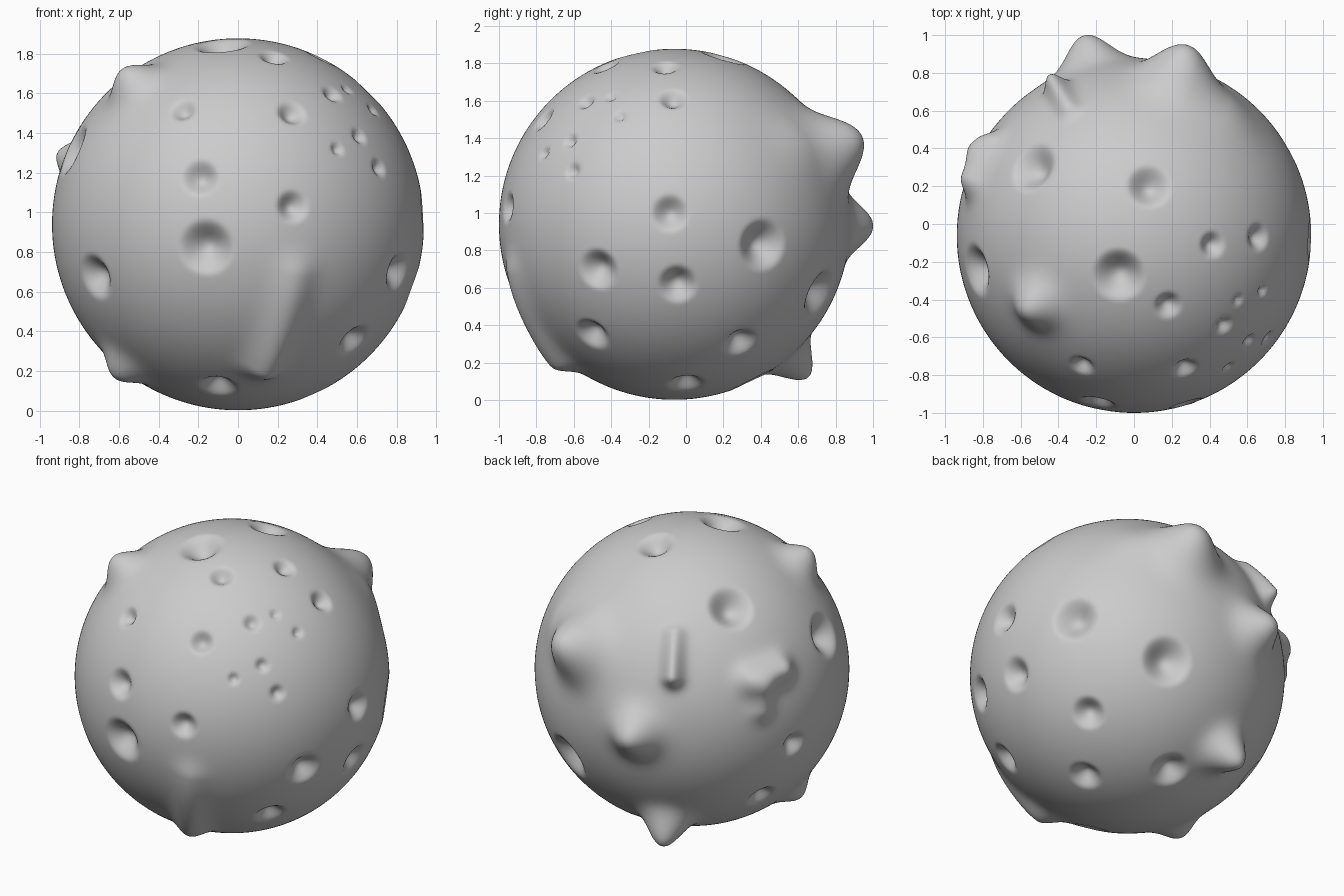
import bpy, bmesh
from math import sqrt, exp
from mathutils import Vector

C = Vector((0, -0.062, 0.94))   # ball centre
R = 0.938                       # ball radius


def depth(a, b):
    return sqrt(max(R * R - a * a - b * b, 0.0))


# Craters seen from the front: x, z, radius
front = [(-.16, .825, .125), (-.19, 1.175, .085), (.275, 1.03, .075), (.27, 1.50, .068),
         (-.275, 1.515, .062), (-.72, .675, .105), (-.10, .12, .09),
         (.476, 1.595, .05), (.61, 1.385, .042), (.50, 1.32, .035), (.71, 1.225, .045),
         (.68, 1.517, .034), (.55, 1.62, .03)]
# Craters seen from the right: y, z, radius
right = [(.41, .83, .125), (-.045, .62, .095), (-.47, .70, .10), (-.085, 1.0, .09),
         (-.50, .352, .09), (.29, .31, .09), (0, .085, .09), (-.07, 1.61, .068)]
# Craters seen from the top: x, y, radius
top = [(-.08, -.27, .125), (.08, .20, .105), (-.535, .30, .125), (.415, -.11, .065),
       (.18, -.43, .068)]
# Remaining craters on the back, left and underside: offset from centre, radius
other = [((.35, .78, -.37), .135), ((.02, .42, -.84), .105), ((-.835, -.18, .375), .125),
         ((-.89, .22, -.17), .08), ((-.71, .29, -.54), .085)]

pits = [(Vector((x, -depth(x, z - C.z), z - C.z)), r) for x, z, r in front]
pits += [(Vector((depth(y - C.y, z - C.z), y - C.y, z - C.z)), r) for y, z, r in right]
pits += [(Vector((x, y - C.y, depth(x, y - C.y))), r) for x, y, r in top]
pits += [(Vector(p), r) for p, r in other]
pits = [(p.normalized() * R, r * 1.2) for p, r in pits]

# Bumps and ridges: start, end (offsets from centre), spread, height at start, height at end
bumps = [
    ((.27, 1.0, .45), (.27, 1.0, .45), .115, .17, .17),        # large upper back horn
    ((.30, .82, .50), (.48, .70, .45), .13, .05, .04),         # its shoulder
    ((-.26, 1.05, -.01), (-.26, 1.05, -.01), .095, .155, .155),  # middle back horn
    ((-.28, .70, -.80), (-.28, .70, -.80), .08, .185, .185),   # lower back horn
    ((-.34, .66, .56), (-.42, .80, .36), .04, .05, .10),       # small upright ridge
    ((-.92, .32, .36), (-.78, .48, .32), .062, .09, .075),     # left lump, arm
    ((-.82, .44, .24), (-.84, .46, .13), .055, .05, .04),      # left lump, leg
    ((-.56, -.39, .75), (-.56, -.39, .75), .085, .115, .115),  # front left top knob
    ((-.61, -.24, -.76), (-.61, -.24, -.76), .075, .085, .085),  # front left bottom knob
    ((.29, -.85, -.26), (.14, -.62, -.72), .07, .035, .08),    # long front ridge
]
bumps = [(Vector(a).normalized() * R, Vector(b).normalized() * R, s, h, k)
         for a, b, s, h, k in bumps]


def offset(p):
    d = 0.0
    for c, r in pits:
        t = (p - c).length_squared / (r * r)
        if t < 1:
            d -= 0.62 * r * (1 - t) ** 2
    for a, b, s, h, k in bumps:
        ab = b - a
        t = min(max((p - a).dot(ab) / ab.length_squared, 0), 1) if ab.length > 1e-4 else 0
        q = (p - a - ab * t).length_squared / (s * s)
        if q < 14:
            # slightly blunt falloff for rounded tips
            d += (h + (k - h) * t) * exp(-0.5 * q)
    return d


# Ball with sculpted surface
bm = bmesh.new()
bmesh.ops.create_icosphere(bm, subdivisions=7, radius=R)
for v in bm.verts:
    p = v.co.copy()
    v.co = C + p.normalized() * (R + offset(p))
for f in bm.faces:
    f.smooth = True
mesh = bpy.data.meshes.new("cratered_ball")
bm.to_mesh(mesh)
bm.free()
bpy.context.collection.objects.link(bpy.data.objects.new("cratered_ball", mesh))
